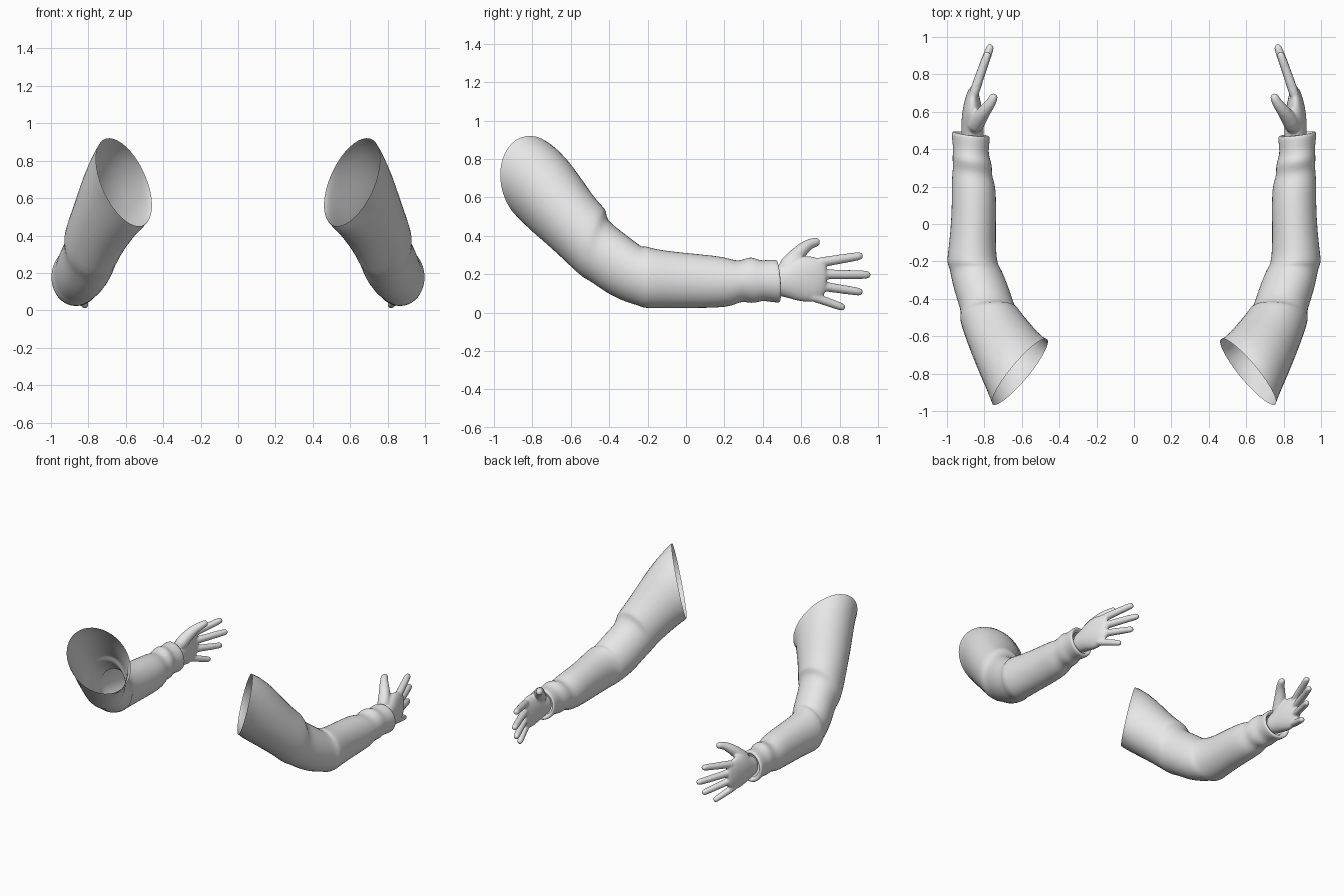
import bpy, bmesh, math
from mathutils import Vector

if "Cube" in bpy.data.objects:
    bpy.data.objects.remove(bpy.data.objects["Cube"])

grey = bpy.data.materials.new("light grey")
grey.diffuse_color = (0.8, 0.8, 0.8, 1)
grey.use_nodes = True
grey.node_tree.nodes["Principled BSDF"].inputs["Base Color"].default_value = grey.diffuse_color


def loft(bm, rings, sides, cap=False):
    """Skin a list of (centre, side vector, up vector) ellipses."""
    loops = []
    for c, h, v in rings:
        loops.append([bm.verts.new(c + h * math.cos(a) + v * math.sin(a))
                      for a in (2 * math.pi * i / sides for i in range(sides))])
    for a, b in zip(loops, loops[1:]):
        for i in range(sides):
            j = (i + 1) % sides
            bm.faces.new((a[i], a[j], b[j], b[i]))
    if cap:
        bm.faces.new(loops[0][::-1])
        bm.faces.new(loops[-1])


def tube(bm, points):
    """Round digit through (x, y, z, radius) points, with a rounded tip."""
    pts = [Vector(p[:3]) for p in points]
    rad = [p[3] for p in points]
    tip_dir = (pts[-1] - pts[-2]).normalized()
    pts.append(pts[-1] + tip_dir * rad[-1] * 0.7)
    rad.append(rad[-1] * 0.65)
    rings = []
    for i, p in enumerate(pts):
        d = (pts[min(i + 1, len(pts) - 1)] - pts[max(i - 1, 0)]).normalized()
        h = d.cross(Vector((0, 0, 1))).normalized()
        rings.append((p, h * rad[i], h.cross(d) * rad[i]))
    loft(bm, rings, 10, True)


def finish(bm, name):
    bmesh.ops.recalc_face_normals(bm, faces=bm.faces)
    for f in bm.faces:
        f.smooth = True
    me = bpy.data.meshes.new(name)
    bm.to_mesh(me)
    bm.free()
    me.materials.append(grey)
    ob = bpy.data.objects.new(name, me)
    bpy.context.collection.objects.link(ob)
    sub = ob.modifiers.new("round", 'SUBSURF')
    sub.levels = sub.render_levels = 1
    return ob


def mirror(ob):
    ob.modifiers.new("pair", 'MIRROR').use_axis = (True, False, False)


# Sleeve, shoulder opening to elbow: centre, side vector, up vector
upper = [
    ((.61, -.79, .685), (.142, -.18, .045), (.055, .01, .235)),
    ((.63, -.755, .655), (.148, -.15, .04), (.052, .035, .23)),
    ((.67, -.69, .59), (.16, -.11, .03), (.045, .07, .2)),
    ((.73, -.58, .46), (.162, -.06, .01), (.03, .085, .155)),
    ((.77, -.50, .38), (.16, -.03, 0), (.01, .07, .17)),
    ((.775, -.475, .355), (.158, -.02, 0), (.005, .06, .177)),
    ((.78, -.458, .325), (.144, -.01, 0), (0, .04, .162)),
    ((.81, -.365, .255), (.152, 0, 0), (0, .035, .166)),
    ((.838, -.275, .203), (.143, 0, 0), (0, .025, .155)),
    ((.848, -.238, .19), (.14, .005, 0), (0, .015, .152)),
    ((.862, -.218, .186), (.141, .01, 0), (-.01, .005, .165)),
]
# Forearm and cuff: y, x range, z range
fore = [
    (-.17, .735, .997, .02, .335), (-.05, .738, .982, .022, .318),
    (.1, .735, .975, .022, .304), (.2, .738, .976, .027, .292),
    (.24, .748, .974, .038, .28), (.28, .76, .97, .056, .27),
    (.31, .757, .97, .052, .28), (.35, .764, .972, .046, .295),
    (.385, .778, .968, .062, .272), (.43, .773, .972, .055, .275),
    (.47, .77, .977, .05, .278), (.482, .772, .975, .053, .275),
    (.482, .79, .955, .075, .255), (.455, .80, .94, .085, .245),
]
rings = [tuple(Vector(t) for t in r) for r in upper]
for y, x0, x1, z0, z1 in fore:
    rings.append((Vector(((x0 + x1) / 2, y, (z0 + z1) / 2)),
                  Vector(((x1 - x0) / 2, .012, 0)),
                  Vector((0, -.008, (z1 - z0) / 2))))
bm = bmesh.new()
loft(bm, rings, 20)
mirror(finish(bm, "sleeve"))

# Hand: palm, then thumb and four fingers
bm = bmesh.new()
palm = [
    (.42, .80, .925, .095, .235), (.49, .802, .925, .085, .245),
    (.54, .805, .925, .07, .275), (.59, .808, .922, .055, .30),
    (.64, .815, .912, .05, .30), (.68, .825, .902, .055, .292),
    (.715, .832, .888, .08, .275), (.735, .845, .875, .12, .25),
]
loft(bm, [(Vector(((a + b) / 2, y, (c + d) / 2)), Vector(((b - a) / 2, 0, 0)),
           Vector((0, 0, (d - c) / 2))) for y, a, b, c, d in palm], 14, True)
tube(bm, [(.86, .50, .215, .05), (.835, .555, .275, .047), (.80, .605, .33, .037),
          (.765, .645, .36, .029), (.75, .68, .368, .026)])
# finger root (y, z), tip (y, z), radius
for y0, z0, y1, z1, r in [(.66, .255, .905, .295, .027), (.67, .2, .945, .197, .027),
                          (.66, .145, .905, .108, .026), (.64, .09, .815, .028, .025)]:
    pts = []
    for t in (0, .25, .5, .75, 1):
        y = y0 + (y1 - y0) * t
        x = .868 - .32 * (y - .66) - .1 * (y - .66) ** 2
        pts.append((x, y, z0 + (z1 - z0) * t, r * (1.08 - .2 * t)))
    tube(bm, pts)
hand = finish(bm, "hand")
# Fuse the digits into one smooth skin
skin = hand.modifiers.new("skin", 'REMESH')
skin.mode = 'VOXEL'
skin.voxel_size = 0.007
skin.use_smooth_shade = True
soft = hand.modifiers.new("soften", 'SMOOTH')
soft.factor = 0.5
soft.iterations = 5
mirror(hand)
